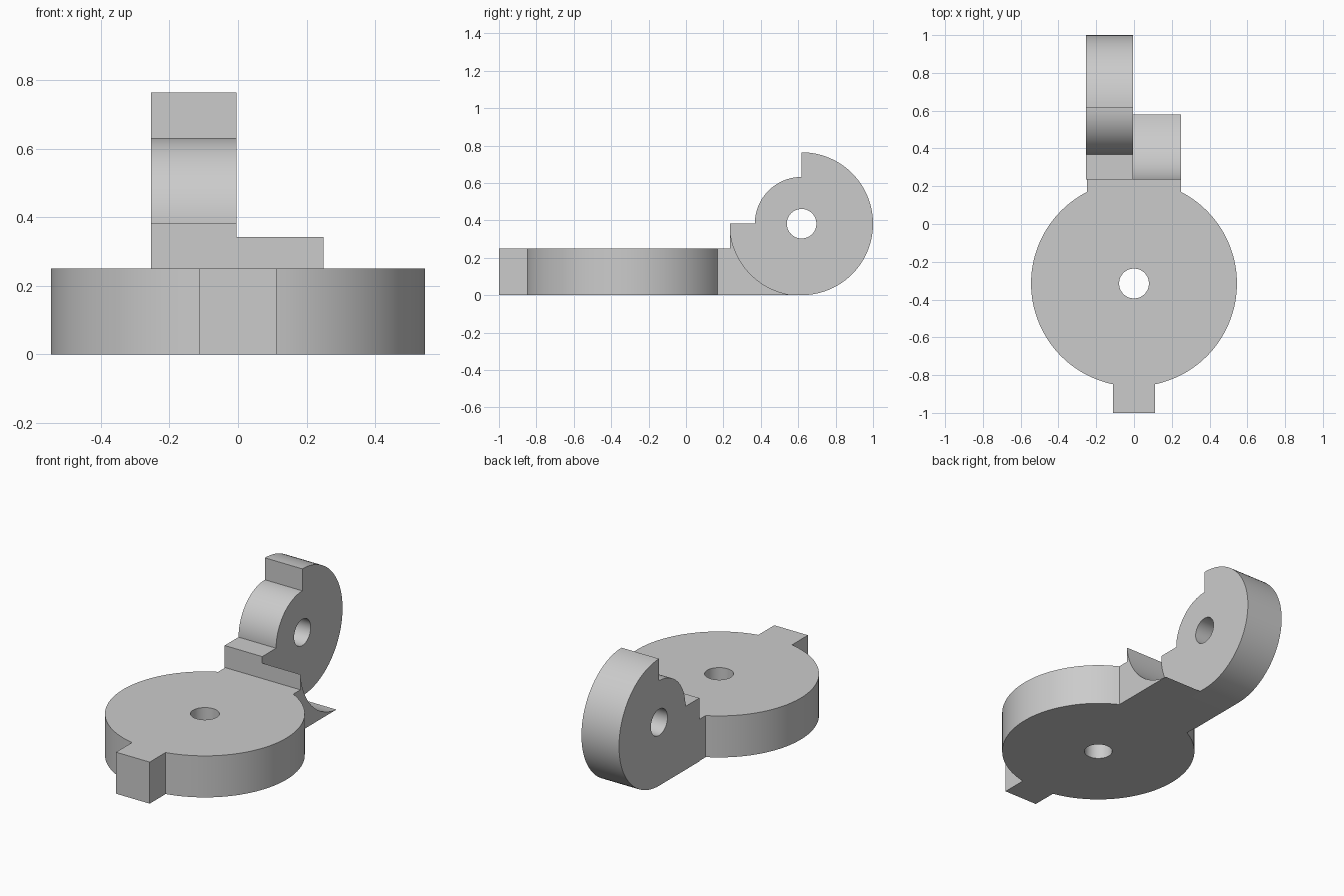
import bpy
import math
from mathutils import Matrix

if "Cube" in bpy.data.objects:
    bpy.data.objects.remove(bpy.data.objects["Cube"])

grey = bpy.data.materials.new("plain grey")
grey.diffuse_color = (0.6, 0.6, 0.6, 1)
grey.use_nodes = True
grey.node_tree.nodes["Principled BSDF"].inputs["Base Color"].default_value = grey.diffuse_color


def arc(cx, cy, r, start, end, n=48):
    """Points along an arc, angles in degrees."""
    angles = [math.radians(start + (end - start) * i / n) for i in range(n + 1)]
    return [(cx + r * math.cos(a), cy + r * math.sin(a)) for a in angles]


def hole(cx, cy, r):
    return arc(cx, cy, r, 0, 360)[:-1]


def plate(name, outlines, low, high, sideways=False):
    """Extrude closed outlines (inner ones become holes) from low to high."""
    curve = bpy.data.curves.new(name, 'CURVE')
    curve.dimensions = '2D'
    curve.fill_mode = 'BOTH'
    curve.extrude = (high - low) / 2
    for points in outlines:
        spline = curve.splines.new('POLY')
        spline.points.add(len(points) - 1)
        for p, (x, y) in zip(spline.points, points):
            p.co = (x, y, 0, 1)
        spline.use_cyclic_u = True
    obj = bpy.data.objects.new(name, curve)
    bpy.context.collection.objects.link(obj)
    bpy.ops.object.select_all(action='DESELECT')
    obj.select_set(True)
    bpy.context.view_layer.objects.active = obj
    bpy.ops.object.convert(target='MESH')
    obj = bpy.context.object
    obj.name = name
    obj.data.transform(Matrix.Translation((0, 0, (low + high) / 2)))
    if sideways:  # outline lies in the y-z plane, thickness along x
        obj.data.transform(Matrix(((0, 0, 1, 0), (1, 0, 0, 0),
                                   (0, 1, 0, 0), (0, 0, 0, 1))))
    obj.data.materials.clear()
    obj.data.materials.append(grey)
    bpy.ops.object.shade_smooth_by_angle(angle=math.radians(30))
    return obj


# Base disc with a front tab and a rear neck
CY, R = -0.315, 0.545
TAB, NECK, WALL = 0.112, 0.25, 0.236
neck_angle = math.degrees(math.acos(NECK / R))
tab_angle = math.degrees(math.acos(TAB / R))
outline = [(NECK, WALL), (-NECK, WALL)]
outline += arc(0, CY, R, 180 - neck_angle, 180 + tab_angle)
outline += [(-TAB, -1), (TAB, -1)]
outline += arc(0, CY, R, -tab_angle, neck_angle)
plate("base_disc", [outline, hole(0, CY, 0.079)], 0, 0.25)

# Upright knuckle: full disc with a stepped-down quarter and a filled lower corner
PY, PZ, PR = 0.618, 0.382, 0.382
knuckle = [(WALL, 0)] + arc(PY, PZ, PR, -90, 90)
knuckle += arc(PY, PZ, 0.25, 90, 180) + [(WALL, PZ)]
plate("hinge_knuckle", [knuckle, hole(PY, PZ, 0.079)], -0.254, -0.004, True)

# Hollow seat beside the knuckle, with a thin raised lip
CR = 0.384
lip = math.degrees(math.acos((PY - WALL) / CR))
toe = math.degrees(math.acos(PZ / CR))
seat = [(WALL, 0)] + arc(PY, PZ, CR, 270 - toe, 180 + lip)
plate("hinge_seat", [seat], -0.004, 0.25, True)
